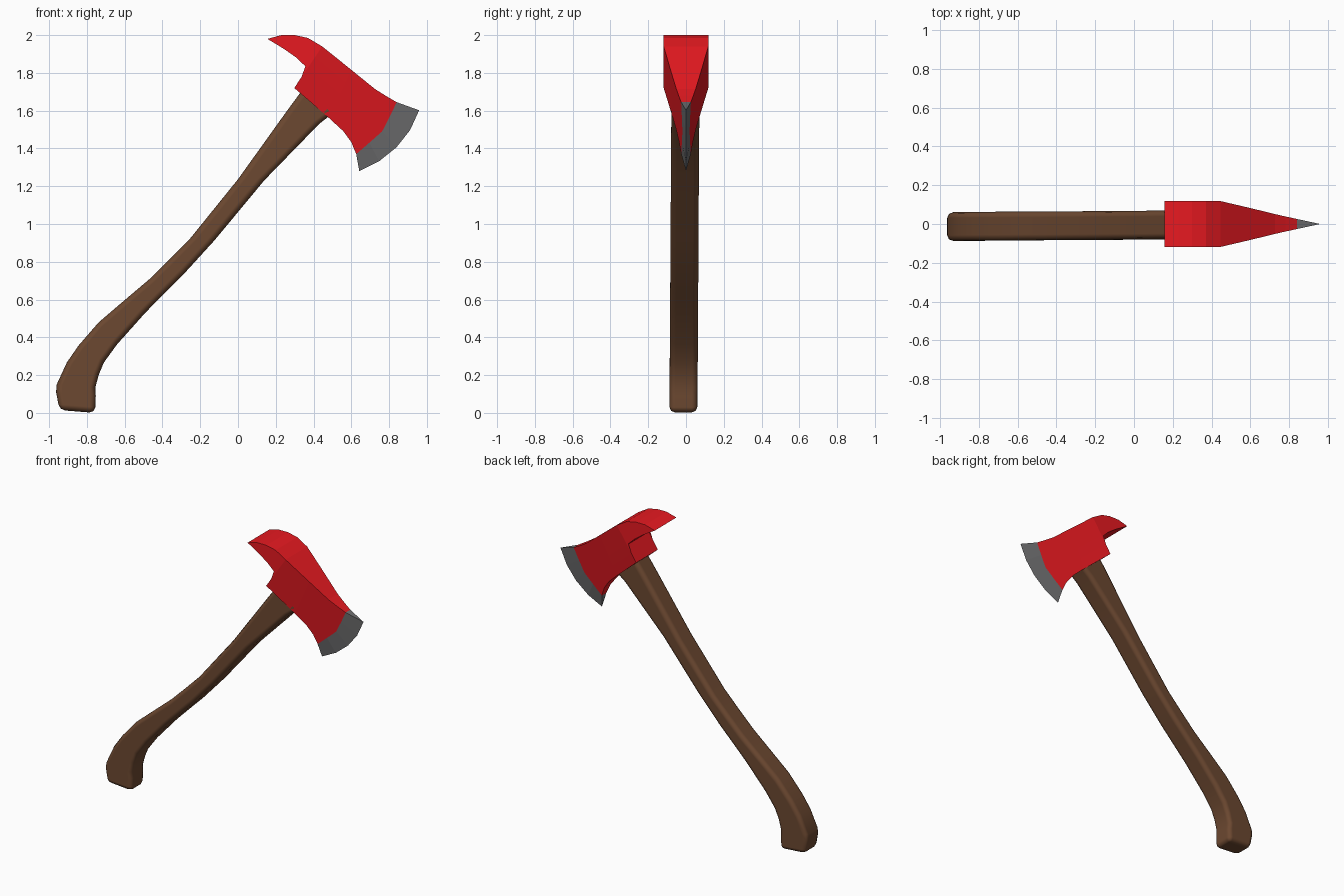
import bpy, bmesh

if "Cube" in bpy.data.objects:
    bpy.data.objects.remove(bpy.data.objects["Cube"])


def material(name, color):
    m = bpy.data.materials.new(name)
    m.diffuse_color = color
    m.use_nodes = True
    m.node_tree.nodes["Principled BSDF"].inputs["Base Color"].default_value = m.diffuse_color
    return m


def loft(name, rows, mat=None, cap=False):
    """Rows of (x, z, y_centre, half_width) points, mirrored in y and skinned."""
    bm = bmesh.new()
    V = [[[bm.verts.new((x, c + s * w, z)) for x, z, c, w in row]
          for s in (-1, 1)] for row in rows]
    n = len(rows[0])
    for a, b in zip(V, V[1:]):
        for s in (0, 1):
            for i in range(n - 1):
                bm.faces.new((a[s][i], a[s][i + 1], b[s][i + 1], b[s][i]))
        for i in (0, n - 1):
            bm.faces.new((a[0][i], b[0][i], b[1][i], a[1][i]))
    if cap:
        bm.faces.new(V[-1][0] + V[-1][1][::-1])
    bmesh.ops.dissolve_degenerate(bm, dist=1e-4, edges=bm.edges[:])
    bmesh.ops.remove_doubles(bm, verts=bm.verts[:], dist=1e-4)
    bmesh.ops.recalc_face_normals(bm, faces=bm.faces[:])
    me = bpy.data.meshes.new(name)
    bm.to_mesh(me)
    bm.free()
    ob = bpy.data.objects.new(name, me)
    bpy.context.collection.objects.link(ob)
    if mat:
        me.materials.append(mat)
    return ob


def half_width(x, z):
    """Head thickness: constant at the poll, tapering towards the blade."""
    d = 0.78 * x - 0.62 * z
    return min(0.118, 0.118 - 0.192 * (d + 0.845))


def spread(top, bottom, full=False, n=5):
    """Evenly spaced points across the head from top to bottom edge."""
    row = []
    for i in range(n):
        t = i / (n - 1)
        x, z = (p + (q - p) * t for p, q in zip(top, bottom))
        row.append((x, z, 0, 0.118 if full else half_width(x, z)))
    return row


red = material("red_paint", (0.80, 0.01, 0.015, 1))
wood = material("brown_wood", (0.15, 0.065, 0.03, 1))
steel = material("grey_steel", (0.16, 0.16, 0.165, 1))

# axe head: curved pick, poll and flaring body
border = [(x, z, 0, half_width(x, z)) for x, z in
          ((.84, 1.645), (.803, 1.567), (.763, 1.49), (.695, 1.43), (.626, 1.37))]
head_rows = [
    spread((.156, 1.98), (.156, 1.98), True),
    spread((.23, 2.0), (.245, 1.926), True),
    spread((.30, 2.0), (.31, 1.88), True),
    spread((.37, 1.985), (.367, 1.825), True),
    spread((.446, 1.94), (.298, 1.72), True),
    spread((.60, 1.816), (.483, 1.56)),
    spread((.726, 1.714), (.557, 1.492)),
    spread((.78, 1.68), (.60, 1.433)),
    border]
loft("axe_head", head_rows, red)

# bare sharpened edge
tip = [(x, z, 0, 0) for x, z in
       ((.959, 1.602), (.911, 1.497), (.84, 1.407), (.747, 1.332), (.642, 1.28))]
loft("cutting_edge", [border, tip], steel)

# curved wooden handle, back edge and front edge of each section
sections = [
    (.344, 1.714, .50, 1.585), (.26, 1.60, .43, 1.53), (0, 1.237, .14, 1.232),
    (-.256, .92, -.124, .914), (-.36, .815, -.288, .734), (-.47, .707, -.39, .632),
    (-.60, .597, -.489, .532), (-.737, .48, -.64, .363), (-.843, .358, -.71, .267),
    (-.906, .267, -.738, .20), (-.96, .15, -.755, .135), (-.963, .11, -.753, .09),
    (-.945, .015, -.757, .0)]
handle_rows = []
for xa, za, xb, zb in sections:
    c = -0.014 + 0.0065 * za
    handle_rows.append([(xa, za, c, 0.074), (xb, zb, c, 0.074)])
handle = loft("handle", handle_rows, wood, cap=True)
for p in handle.data.polygons:
    p.use_smooth = True
bev = handle.modifiers.new("rounded_edges", 'BEVEL')
bev.width = 0.03
bev.segments = 2
bev.limit_method = 'ANGLE'
bev.angle_limit = 0.96
bev.harden_normals = True
